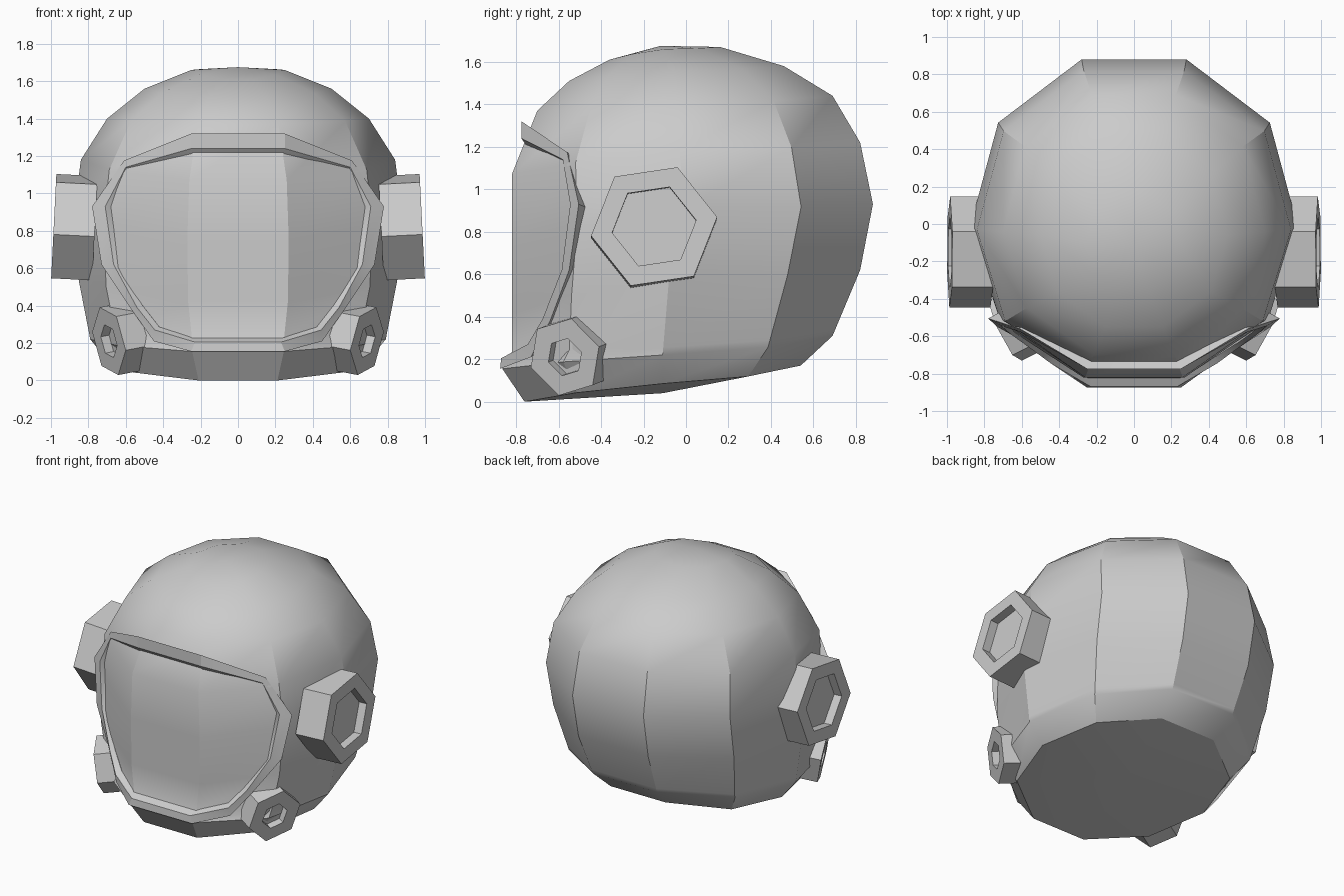
import bpy, bmesh
from math import radians, cos, sin
from mathutils import Vector

if "Cube" in bpy.data.objects:
    bpy.data.objects.remove(bpy.data.objects["Cube"])


def loft(name, rings, start=None, end=None, wrap=False):
    """Skin closed rings; cap ends with a flat face, or a fan to a given point."""
    bm = bmesh.new()
    loops = [[bm.verts.new(p) for p in ring] for ring in rings]
    n = len(loops[0])
    pairs = list(zip(loops, loops[1:]))
    if wrap:
        pairs.append((loops[-1], loops[0]))
    for a, b in pairs:
        for i in range(n):
            j = (i + 1) % n
            bm.faces.new((a[i], a[j], b[j], b[i]))
    if not wrap:
        for loop, tip in ((loops[0], start), (loops[-1], end)):
            if tip is None:
                bm.faces.new(loop)
            else:
                t = bm.verts.new(tip)
                for i in range(n):
                    bm.faces.new((loop[i], loop[(i + 1) % n], t))
    bmesh.ops.recalc_face_normals(bm, faces=bm.faces)
    mesh = bpy.data.meshes.new(name)
    bm.to_mesh(mesh)
    bm.free()
    ob = bpy.data.objects.new(name, mesh)
    bpy.context.collection.objects.link(ob)
    bpy.ops.object.select_all(action='DESELECT')
    ob.select_set(True)
    bpy.context.view_layer.objects.active = ob
    bpy.ops.object.shade_smooth_by_angle(angle=radians(30))
    return ob


def mirrored(p):
    return (-p[0], p[1], p[2])


# Ten-sided helmet shell, visor panels included.
# half width, back y, back z, side y, side z, front y, front z
shell_rows = [
    (0.68, 0.54, 0.17, -0.11, 0.085, -0.76, 0.0),
    (0.79, 0.69, 0.31, -0.11, 0.22, -0.865, 0.155),
    (0.797, 0.703, 0.341, -0.107, 0.256, -0.82, 0.235),
    (0.86, 0.82, 0.62, -0.08, 0.58, -0.82, 0.42),
    (0.875, 0.88, 0.93, -0.01, 0.91, -0.82, 0.75),
    (0.84, 0.82, 1.22, -0.03, 1.18, -0.82, 1.07),
    (0.70, 0.69, 1.44, -0.04, 1.40, -0.70, 1.37),
    (0.50, 0.46, 1.58, -0.06, 1.56, -0.55, 1.51),
    (0.25, 0.16, 1.67, -0.10, 1.66, -0.36, 1.61),
]


def shell_ring(w, yb, zb, ys, zs, yf, zf):
    right = [
        (0.31 * w, yf, zf),
        (0.82 * w, ys + 0.62 * (yf - ys), zs + 0.5 * (zf - zs)),
        (w, ys, zs),
        (0.83 * w, ys + 0.62 * (yb - ys), zs + 0.4 * (zb - zs)),
        (0.32 * w, yb, zb),
    ]
    return right + [mirrored(p) for p in reversed(right)]


loft("helmet_shell", [shell_ring(*r) for r in shell_rows],
     start=(0, -0.11, 0.04), end=(0, -0.12, 1.675))

# Raised frame round the visor: outer, ridge and inner lines of the right half
outer = [(.25, -.775, 1.32), (.61, -.56, 1.175), (.78, -.505, .93), (.73, -.55, .62),
         (.57, -.64, .38), (.45, -.73, .21), (.25, -.875, .155)]
ridge = [(.25, -.775, 1.24), (.60, -.58, 1.14), (.71, -.545, .93), (.665, -.585, .62),
         (.54, -.675, .39), (.445, -.745, .27), (.23, -.87, .205)]
inner = [(.25, -.755, 1.21), (.585, -.56, 1.12), (.68, -.535, .93), (.635, -.575, .60),
         (.51, -.66, .40), (.42, -.71, .285), (.22, -.81, .235)]
core = Vector((0, -0.1, 0.75))
sections = []
for o, r, i in zip(outer, ridge, inner):
    back = core + (Vector(o) - core) * 0.9
    sections.append([o, r, i, tuple(back)])
sections += [[mirrored(p) for p in s] for s in reversed(sections)]
loft("visor_frame", sections, wrap=True)


# Six-sided pods with a recessed face
def pod(name, face, axis, radius, hole, length, depth, turn, side):
    n = Vector(axis).normalized()
    v = n.cross(Vector((0, 1, 0))).normalized()
    u = v.cross(n)
    rings = []
    for r, d in ((radius, length), (radius, 0), (hole, 0), (hole, depth)):
        ring = []
        for k in range(6):
            a = radians(turn + 60 * k)
            p = Vector(face) - n * d + (u * cos(a) + v * sin(a)) * r
            ring.append((p.x * side, p.y, p.z))
        rings.append(ring)
    loft(name, rings)


for label, side in (("right", 1), ("left", -1)):
    pod("ear_pod_" + label, (0.985, -0.15, 0.825), (1, 0, 0.05),
        0.30, 0.20, 0.22, 0.06, 8.5, side)
    pod("chin_pod_" + label, (0.69, -0.57, 0.21), (0.88, -0.44, -0.17),
        0.19, 0.092, 0.24, 0.05, 20, side)
